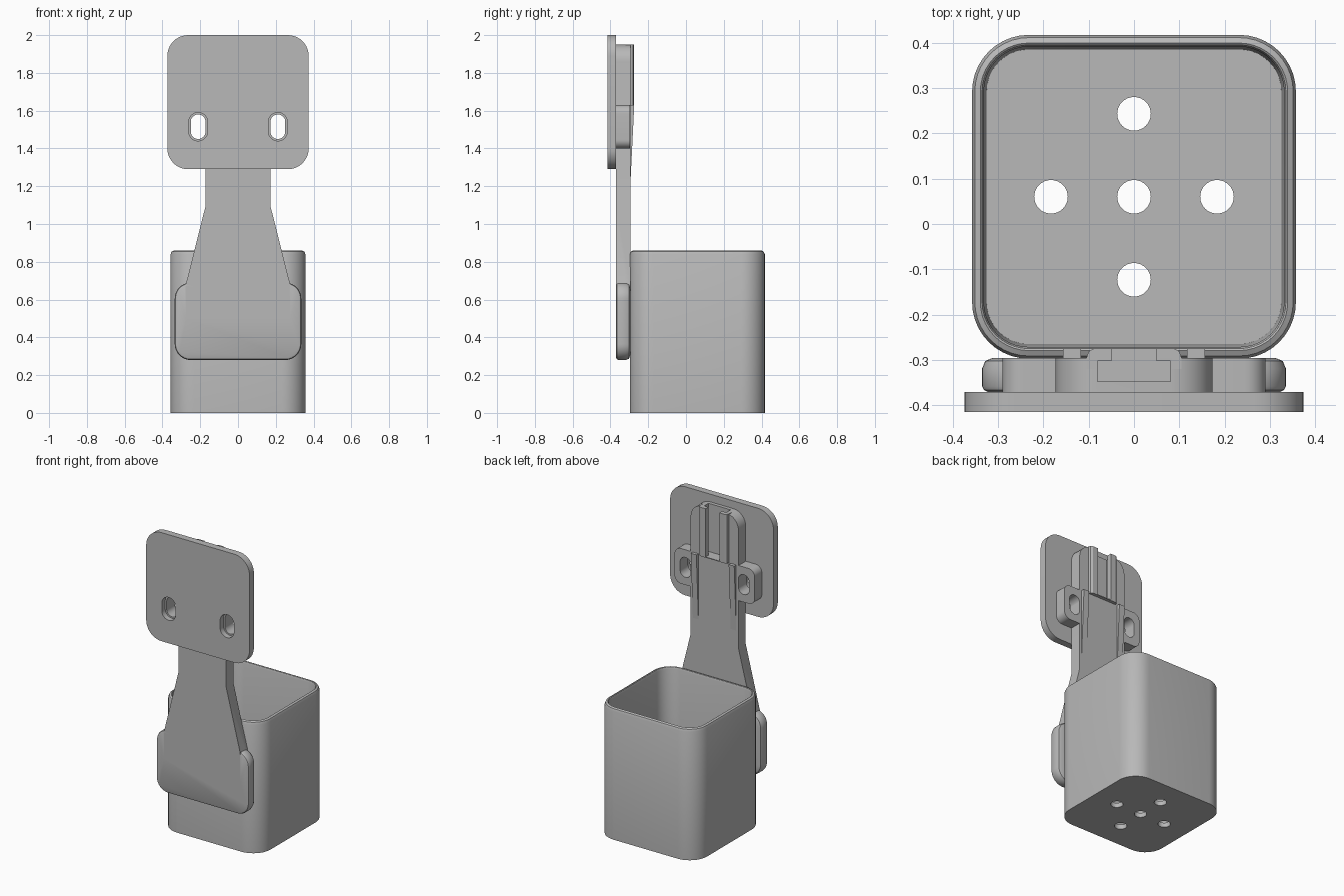
import bpy
import bmesh
from math import cos, sin, pi, radians

cube = bpy.data.objects.get("Cube")
if cube:
    bpy.data.objects.remove(cube, do_unlink=True)

grey = bpy.data.materials.new("matte grey")
grey.use_nodes = True
GREY = (0.48, 0.48, 0.48, 1)
grey.diffuse_color = GREY
grey.node_tree.nodes["Principled BSDF"].inputs["Base Color"].default_value = GREY

# How a flat profile point (a, b) at depth t maps to space
AXES = {
    "x": lambda a, b, t: (t, a, b),
    "y": lambda a, b, t: (a, t, b),
    "z": lambda a, b, t: (a, b, t),
}


def rounded(cx, cy, w, h, r, n=10):
    """Rounded rectangle outline from centre, full size and corner radius."""
    pts = []
    for i, (sx, sy) in enumerate([(1, 1), (-1, 1), (-1, -1), (1, -1)]):
        for k in range(n + 1):
            a = (i + k / n) * pi / 2
            pts.append((cx + sx * (w / 2 - r) + r * cos(a),
                        cy + sy * (h / 2 - r) + r * sin(a)))
    return pts


def loft(name, axis, rings):
    """Closed solid through (profile, depth) rings of equal point count."""
    bm = bmesh.new()
    loops = [[bm.verts.new(AXES[axis](a, b, t)) for a, b in pts] for pts, t in rings]
    for lo, hi in zip(loops, loops[1:]):
        for i in range(len(lo)):
            j = (i + 1) % len(lo)
            bm.faces.new((lo[i], lo[j], hi[j], hi[i]))
    bm.faces.new(loops[0][::-1])
    bm.faces.new(loops[-1])
    bmesh.ops.remove_doubles(bm, verts=bm.verts, dist=1e-5)
    bmesh.ops.recalc_face_normals(bm, faces=bm.faces)
    mesh = bpy.data.meshes.new(name)
    bm.to_mesh(mesh)
    bm.free()
    mesh.materials.append(grey)
    obj = bpy.data.objects.new(name, mesh)
    bpy.context.collection.objects.link(obj)
    return obj


def prism(name, axis, pts, lo, hi):
    return loft(name, axis, [(pts, lo), (pts, hi)])


def mirrored(half):
    """Complete a +x half outline with its mirror image."""
    return half + [(-a, b) for a, b in reversed(half)]


def combine(obj, tool, operation="DIFFERENCE"):
    """Apply a boolean and discard the tool solid."""
    tool.hide_render = True
    mod = obj.modifiers.new("cut", "BOOLEAN")
    mod.operation = operation
    mod.solver = "EXACT"
    mod.object = tool
    bpy.context.view_layer.objects.active = obj
    bpy.ops.object.modifier_apply(modifier=mod.name)
    bpy.data.objects.remove(tool, do_unlink=True)


# Cup: outer wall, rounded rim, inner wall and floor in one loft
CUP_Y = 0.06


def cup_ring(inset, z):
    size = 0.714 - 2 * inset
    return rounded(0, CUP_Y, size, size, 0.125 - inset), z


cup = loft("cup", "z", [cup_ring(*p) for p in [
    (0, 0), (0, 0.84), (0.006, 0.854), (0.018, 0.86),
    (0.022, 0.857), (0.026, 0.845), (0.032, 0.03)]])

# Drain holes
for dx, dy in [(0, 0), (1, 0), (-1, 0), (0, 1), (0, -1)]:
    hole = rounded(dx * 0.183, CUP_Y + dy * 0.183, 0.074, 0.074, 0.037, 8)
    combine(cup, prism("drain_cutter", "z", hole, -0.1, 0.1))

# Arm: strap with rounded top that flares down into the pad
FRONT, BACK = -0.37, -0.295
top_corner = [(0.083 + 0.09 * cos(k * pi / 16), 1.86 + 0.09 * sin(k * pi / 16))
              for k in range(9)]
arm = prism("arm", "y", mirrored([(0.275, 0.5), (0.275, 0.685), (0.173, 1.09)] + top_corner),
            FRONT, BACK)


# Lower pad with softened edges
def pad_ring(inset, y):
    return rounded(0, 0.485, 0.67 - 2 * inset, 0.41 - 2 * inset, 0.085 - inset), y


pad = loft("pad", "y", [pad_ring(*p) for p in [
    (0.012, FRONT), (0.004, FRONT + 0.004), (0, FRONT + 0.012),
    (0, BACK - 0.024), (0.007, BACK - 0.007), (0.024, BACK)]])
combine(arm, pad, "UNION")

# Raised rail block on the strap, with a T-shaped channel open at the top
RAIL_BACK = -0.274
rail = prism("channel_rails", "z", mirrored([
    (0.105, -0.32), (0.105, -0.295), (0.1, -0.281), (0.088, RAIL_BACK)]), 1.63, 1.95)
channel = mirrored([(0.08, -0.347), (0.08, -0.302), (0.05, -0.302), (0.05, -0.25)])
for part in (arm, rail):
    combine(part, prism("channel_cutter", "z", channel, 1.635, 2.1))

# Back plate and slotted bosses
plate = prism("mounting_plate", "y", rounded(0, 1.645, 0.748, 0.71, 0.11), -0.415, FRONT)
parts = [cup, arm, rail, plate]
for side, label in ((1, "left"), (-1, "right")):
    x = side * 0.211
    boss = prism(label + "_boss", "y", rounded(side * 0.21, 1.515, 0.16, 0.23, 0.045),
                 FRONT - 0.01, BACK - 0.001)
    combine(plate, prism("slot_cutter", "y", rounded(x, 1.515, 0.1, 0.15, 0.0499), -0.5, -0.3))
    combine(boss, prism("slot_cutter", "y", rounded(x, 1.515, 0.078, 0.13, 0.0389), -0.5, -0.2))

    # Thin tapering rib beside the boss
    rib = prism(label + "_rib", "x",
                [(-0.32, 1.18), (-0.296, 1.18), (RAIL_BACK, 1.63), (-0.32, 1.63)],
                side * 0.117, side * 0.157)
    parts += [boss, rib]

# Smooth curved walls, crisp edges
bpy.ops.object.select_all(action="DESELECT")
for part in parts:
    part.select_set(True)
bpy.context.view_layer.objects.active = cup
bpy.ops.object.shade_smooth_by_angle(angle=radians(30))
